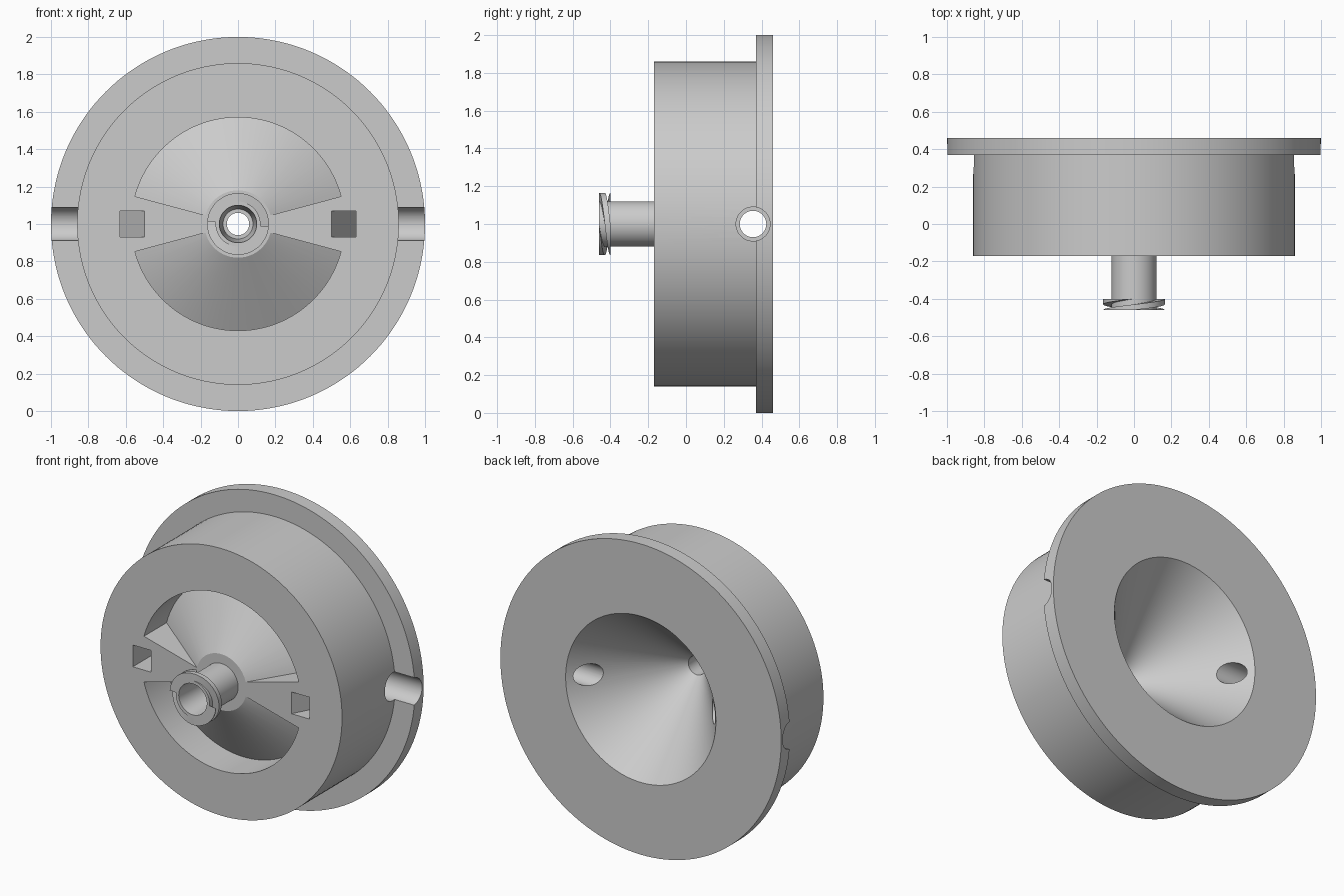
import bpy, bmesh
from math import sin, cos, pi, radians

if "Cube" in bpy.data.objects:
    bpy.data.objects.remove(bpy.data.objects["Cube"])

grey = bpy.data.materials.new("plain grey")
grey.use_nodes = True
grey.diffuse_color = (0.6, 0.6, 0.6, 1)
grey.node_tree.nodes["Principled BSDF"].inputs["Base Color"].default_value = (0.6, 0.6, 0.6, 1)


def sweep(name, rings, closed):
    """Skin a list of cross-section rings; cap the ends when the sweep is open."""
    bm = bmesh.new()
    loops = [[bm.verts.new(p) for p in ring] for ring in rings]
    n = len(loops[0])
    pairs = list(zip(loops, loops[1:]))
    if closed:
        pairs.append((loops[-1], loops[0]))
    for a, b in pairs:
        for i in range(n):
            j = (i + 1) % n
            bm.faces.new((a[i], a[j], b[j], b[i]))
    if not closed:
        bm.faces.new(loops[0])
        bm.faces.new(loops[-1][::-1])
    bmesh.ops.recalc_face_normals(bm, faces=bm.faces)
    mesh = bpy.data.meshes.new(name)
    bm.to_mesh(mesh)
    bm.free()
    mesh.materials.append(grey)
    obj = bpy.data.objects.new(name, mesh)
    bpy.context.collection.objects.link(obj)
    return obj


def lathe(name, profile, start=0, end=360, steps=144):
    """Turn a (radius, y) profile about the horizontal axis through z = 1."""
    full = end - start == 360
    count = steps if full else steps + 1
    rings = []
    for k in range(count):
        a = radians(start + (end - start) * k / steps)
        rings.append([(r * cos(a), y, 1 + r * sin(a)) for r, y in profile])
    return sweep(name, rings, full)


def select_only(obj):
    bpy.ops.object.select_all(action='DESELECT')
    obj.select_set(True)
    bpy.context.view_layer.objects.active = obj


def cut(target, cutter):
    mod = target.modifiers.new("cut", 'BOOLEAN')
    mod.operation = 'DIFFERENCE'
    mod.solver = 'EXACT'
    mod.object = cutter
    select_only(target)
    bpy.ops.object.modifier_apply(modifier=mod.name)
    bpy.data.objects.remove(cutter)


# Flanged drum with funnel at the back and bored neck at the front
FRONT = -0.17
body = lathe("flanged_body", [
    (0.10, -0.46), (0.12, -0.46), (0.12, FRONT), (0.86, FRONT), (0.86, 0.37),
    (1, 0.37), (1, 0.46), (0.535, 0.46), (0.06, -0.11), (0.06, -0.2), (0.08, -0.2)])

# Two fan-shaped pockets with conical floors
for start in (15, 195):
    cut(body, lathe("pocket_cutter", [
        (0.18, FRONT), (0.18, -0.25), (0.57, -0.25), (0.57, 0.06)],
        start, start + 150, 60))

for side in (-1, 1):
    # Wedge-shaped slot in each bridge
    wedge = [(0.5, FRONT), (0.5, -0.22), (0.63, -0.22), (0.63, 0.08)]
    cut(body, sweep("slot_cutter", [[(side * x, y, z) for x, y in wedge]
                                    for z in (0.93, 1.07)], False))
    # Stepped radial port through the rim into the funnel
    steps = [(0.3, 0.07), (0.62, 0.07), (0.62, 0.09), (1.1, 0.09)]
    rings = []
    for x, r in steps:
        rings.append([(side * x, 0.355 + r * cos(2 * pi * k / 48),
                       1 + r * sin(2 * pi * k / 48)) for k in range(48)])
    cut(body, sweep("port_cutter", rings, False))

# Two helical locking lugs at the neck tip
parts = [body]
for index, offset in enumerate((0, 180)):
    rings = []
    for k in range(1, 54):
        turn = -90 + 5 * k
        front = -0.46 + 0.06 * turn / 180
        back = min(front + 0.03, -0.40)
        front = max(front, -0.46)
        a = radians(90 - turn - offset)
        rings.append([(r * cos(a), y, 1 + r * sin(a)) for r, y in
                      ((0.11, front), (0.165, front), (0.165, back), (0.11, back))])
    parts.append(sweep("locking_lug_%d" % (index + 1), rings, False))

for part in parts:
    select_only(part)
    bpy.ops.object.shade_smooth_by_angle(angle=radians(25))
